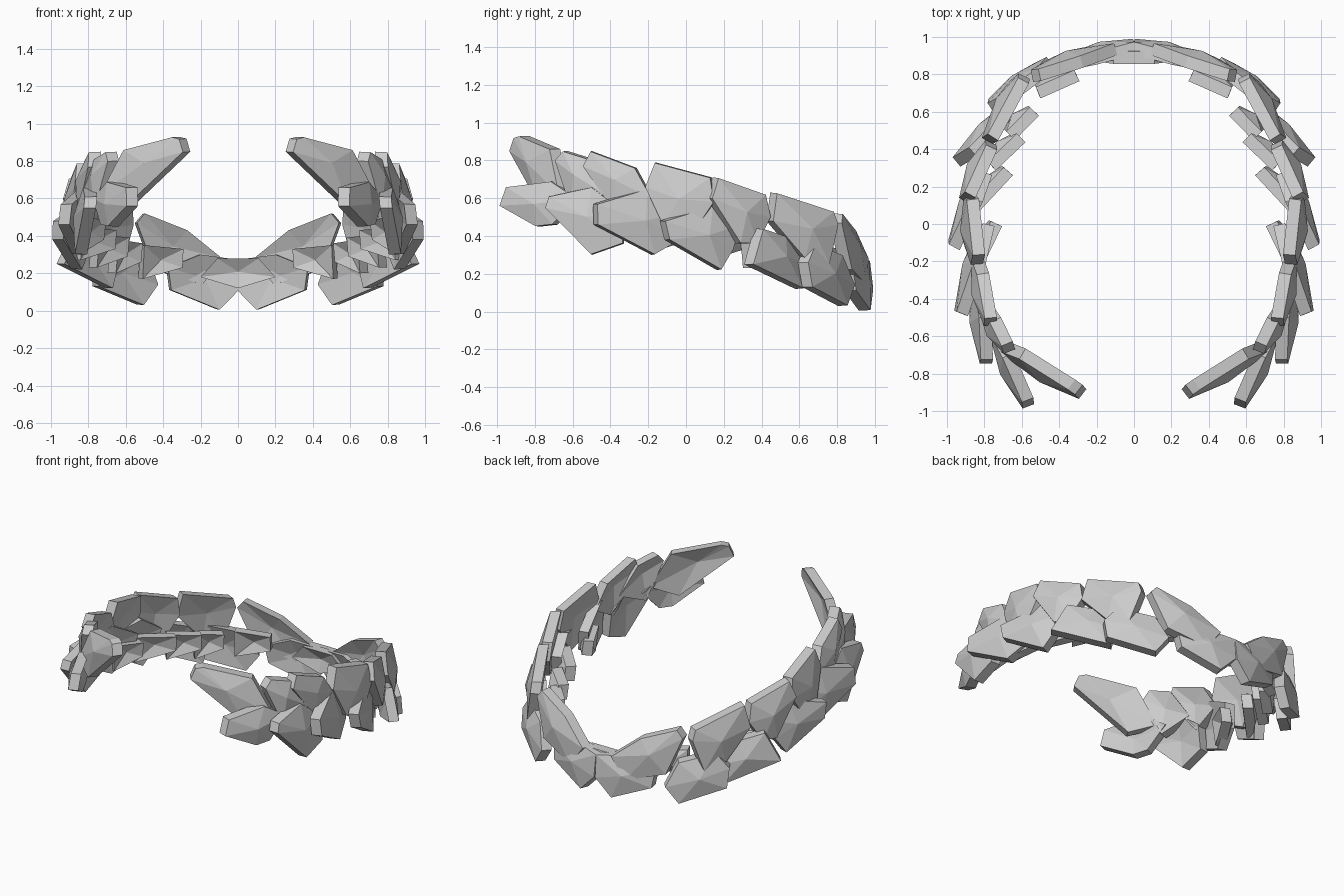
import bpy, bmesh
from mathutils import Vector

if "Cube" in bpy.data.objects:
    bpy.data.objects.remove(bpy.data.objects["Cube"])

THICK, RIDGE, LEAN = 0.065, 0.035, 0.12


def leaf(name, axis, p0, p1, outline, mirror=True):
    """Faceted plate: outline (axis coordinate, z) projected on the upright
    plane through p0-p1 (top view), given thickness and a raised middle."""
    a, b = Vector((*p0, 0)), Vector((*p1, 0))
    d = b - a
    n = Vector((d.y, -d.x, 0)).normalized()
    if n.dot(a + b) < 0:
        n = -n
    i = 'xy'.index(axis)
    zc = sum(z for _, z in outline) / len(outline)
    rim = []
    for s, z in outline:
        p = a + d * ((s - a[i]) / d[i]) + n * LEAN * (zc - z)
        p.z = z
        rim.append(p)
    mid = sum(rim, Vector()) / len(rim)
    bm = bmesh.new()
    outer = [bm.verts.new(mid + (p - mid) * 0.98) for p in rim]
    inner = [bm.verts.new(p - n * THICK) for p in rim]
    top = bm.verts.new(mid + n * RIDGE)
    bot = bm.verts.new(mid + n * (RIDGE - THICK))
    for k in range(len(rim)):
        j = (k + 1) % len(rim)
        bm.faces.new((outer[k], outer[j], top))
        bm.faces.new((inner[j], inner[k], bot))
        bm.faces.new((outer[j], outer[k], inner[k], inner[j]))
    bmesh.ops.recalc_face_normals(bm, faces=bm.faces)
    me = bpy.data.meshes.new(name)
    bm.to_mesh(me)
    bm.free()
    ob = bpy.data.objects.new(name, me)
    bpy.context.collection.objects.link(ob)
    if mirror:
        ob.modifiers.new("mirror", 'MIRROR')


# Upper row of leaves, front opening to back
upper = [
    ('x', (.30, -.94), (.72, -.66), [(.295, .85), (.32, .92), (.36, .93), (.62, .86), (.73, .62), (.58, .56)]),
    ('y', (.69, -.73), (.83, -.42), [(-.70, .80), (-.66, .85), (-.53, .81), (-.42, .62), (-.60, .54)]),
    ('y', (.81, -.55), (.86, -.18), [(-.55, .77), (-.51, .85), (-.27, .76), (-.18, .60), (-.36, .50)]),
    ('y', (.88, -.23), (.91, .16), [(-.22, .66), (-.17, .79), (.13, .71), (.15, .58), (.02, .38), (-.12, .45)]),
    ('y', (.95, .13), (.79, .45), [(.14, .60), (.18, .71), (.43, .62), (.45, .50), (.37, .36), (.28, .36)]),
    ('y', (.82, .46), (.61, .82), [(.46, .48), (.49, .63), (.79, .53), (.81, .46), (.75, .25), (.62, .28)]),
    ('x', (.55, .84), (.10, .96), [(.56, .47), (.52, .52), (.29, .43), (.10, .28), (.20, .14), (.46, .22)]),
]
# Lower, outer row of leaves with roots tucked inward
lower = [
    ('y', (.595, -.985), (.78, -.58), [(-.99, .56), (-.96, .66), (-.72, .69), (-.58, .60), (-.70, .46), (-.79, .45)]),
    ('y', (.83, -.75), (.86, -.32), [(-.75, .55), (-.73, .61), (-.50, .66), (-.33, .53), (-.33, .36), (-.50, .30)]),
    ('y', (.96, -.47), (.81, .02), [(-.47, .46), (-.47, .57), (-.20, .65), (.01, .53), (-.03, .38), (-.17, .30)]),
    ('y', (1.0, -.11), (.82, .30), [(-.09, .38), (-.11, .48), (.15, .56), (.29, .46), (.25, .33), (.18, .22)]),
    ('y', (.98, .34), (.69, .62), [(.35, .25), (.42, .44), (.54, .40), (.63, .25), (.61, .12)]),
    ('y', (.79, .65), (.46, .89), [(.66, .13), (.65, .26), (.70, .36), (.84, .30), (.89, .14), (.84, .03)]),
    ('x', (.38, .89), (.0, .985), [(.37, .11), (.39, .23), (.22, .30), (.0, .27), (.0, .12), (.11, .005)]),
]
for row, leaves in (("upper_leaf", upper), ("lower_leaf", lower)):
    for k, spec in enumerate(leaves):
        leaf(f"{row}_{k + 1}", *spec)

# Inward root tabs behind the lower leaves
for k, (p0, p1, z) in enumerate([((.86, -.16), (.77, .02), .42), ((.88, .12), (.70, .31), .37),
                                 ((.79, .34), (.63, .49), .33), ((.69, .50), (.56, .63), .30),
                                 ((.53, .74), (.32, .83), .27)]):
    a, b = p0[0], p1[0]
    leaf(f"root_tab_{k + 1}", 'x', p0, p1, [(a, z - .10), (a, z + .08), (b, z + .06), (b, z - .04)])

# Middle back leaf
leaf("back_leaf", 'x', (-.2, .93), (.2, .93),
     [(-.11, .28), (.11, .28), (.20, .18), (.0, .12), (-.20, .18)], mirror=False)
